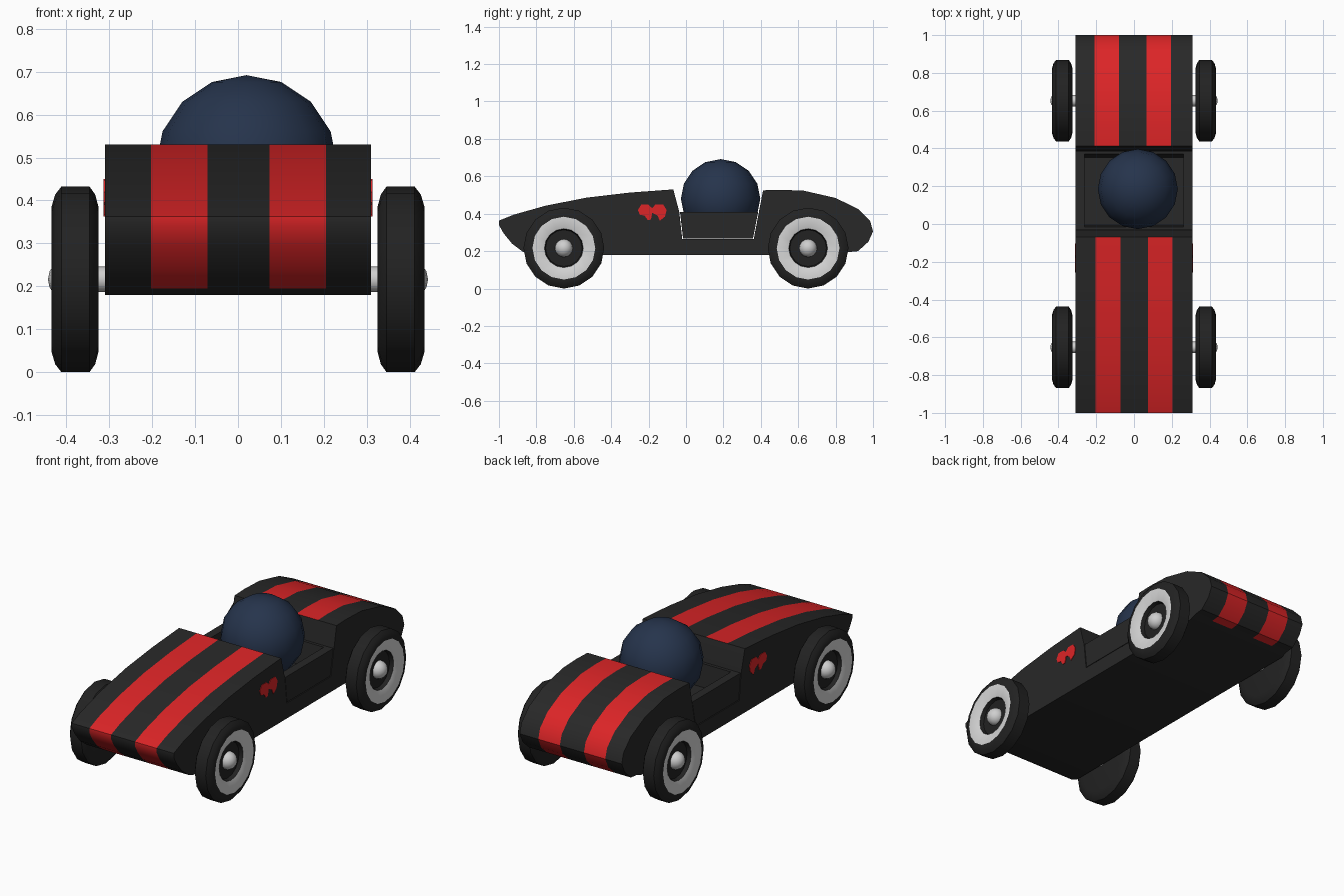
import bpy, bmesh, math

if "Cube" in bpy.data.objects:
    bpy.data.objects.remove(bpy.data.objects["Cube"])


def material(name, color):
    m = bpy.data.materials.new(name)
    m.diffuse_color = (*color, 1)
    m.use_nodes = True
    m.node_tree.nodes["Principled BSDF"].inputs["Base Color"].default_value = m.diffuse_color
    return m


BLACK = material("body black", (0.021, 0.021, 0.021))
RED = material("stripe red", (0.72, 0.018, 0.02))
NAVY = material("helmet navy", (0.019, 0.034, 0.072))
TYRE = material("tyre black", (0.016, 0.016, 0.016))
WHITE = material("wall white", (0.68, 0.68, 0.68))
SILVER = material("hub silver", (0.62, 0.62, 0.62))


def make(name, bm, mats, smooth=True):
    bmesh.ops.recalc_face_normals(bm, faces=bm.faces)
    me = bpy.data.meshes.new(name)
    bm.to_mesh(me)
    bm.free()
    for m in mats:
        me.materials.append(m)
    ob = bpy.data.objects.new(name, me)
    bpy.context.collection.objects.link(ob)
    if smooth:
        bpy.ops.object.select_all(action='DESELECT')
        ob.select_set(True)
        bpy.context.view_layer.objects.active = ob
        bpy.ops.object.shade_smooth_by_angle(angle=math.radians(35))
    return ob


# body: side profile (y, z) swept across x, split at the stripe edges
nose = [(-0.87, 0.195), (-0.93, 0.24), (-0.975, 0.295), (-1, 0.34), (-1, 0.363),
        (-0.92, 0.395), (-0.75, 0.443), (-0.53, 0.486), (-0.3, 0.513), (-0.068, 0.53)]
notch = [(-0.036, 0.41), (-0.02, 0.264), (0.362, 0.264), (0.39, 0.41)]
tail = [(0.412, 0.525), (0.5, 0.528), (0.63, 0.523), (0.8, 0.484), (0.92, 0.425),
        (0.985, 0.36), (1, 0.305), (0.975, 0.25), (0.92, 0.2), (0.87, 0.195)]
profile = [(-0.83, 0.18)] + nose + notch + tail + [(0.83, 0.18)]
painted = set(zip(nose, nose[1:])) | set(zip(tail, tail[1:]))
front_x = (-0.31, -0.203, -0.071, 0.074, 0.205, 0.31)
rear_x = (-0.31, -0.21, -0.08, 0.066, 0.197, 0.31)
bm = bmesh.new()
rows = [[bm.verts.new((x, y, z)) for x in (front_x if y < 0.2 else rear_x)]
        for y, z in profile]
for i, row in enumerate(rows):
    k = (i + 1) % len(rows)
    for j in range(5):
        f = bm.faces.new((row[j], row[j + 1], rows[k][j + 1], rows[k][j]))
        f.material_index = int(j in (1, 3) and (profile[i], profile[k]) in painted)
for end in (0, 5):
    bm.faces.new([r[end] for r in rows])
make("body", bm, [BLACK, RED])

# cockpit tub: open box sitting in the notch
bm = bmesh.new()


def loop(x, y0, y1, z):
    return [bm.verts.new(p) for p in ((-x, y0, z), (x, y0, z), (x, y1, z), (-x, y1, z))]


loops = [loop(0.309, -0.016, 0.358, 0.268), loop(0.309, -0.032, 0.386, 0.41),
         loop(0.262, -0.015, 0.37, 0.41), loop(0.262, -0.005, 0.352, 0.285)]
for a, b in zip(loops, loops[1:]):
    for i in range(4):
        bm.faces.new((a[i], a[(i + 1) % 4], b[(i + 1) % 4], b[i]))
bm.faces.new(loops[0])
bm.faces.new(loops[-1])
make("cockpit_tub", bm, [BLACK], smooth=False)

# round helmet in the cockpit
bm = bmesh.new()
bmesh.ops.create_uvsphere(bm, u_segments=16, v_segments=8, radius=0.212)
bmesh.ops.translate(bm, verts=bm.verts, vec=(0.02, 0.185, 0.48))
make("helmet", bm, [NAVY])

# wheels: (x, radius, material of the band that starts here)
R = 0.216
section = [(0.325, 0.0, 0), (0.325, 0.168, 0), (0.333, 0.198, 0), (0.346, R, 0),
           (0.412, R, 0), (0.426, 0.198, 0), (0.435, 0.168, 1), (0.416, 0.104, 0),
           (0.395, 0.098, 0), (0.395, 0.0, 0)]


def wheel(name, side, cy):
    n = 16
    bm = bmesh.new()
    rings = []
    for x, r, _ in section:
        rings.append([bm.verts.new((side * x, cy + r * math.sin(t * math.tau / n),
                                    R - r * math.cos(t * math.tau / n)))
                      for t in range(n if r else 1)])
    for a, b, (_, _, mat) in zip(rings, rings[1:], section):
        for t in range(n):
            u = (t + 1) % n
            if len(a) == 1:
                f = bm.faces.new((a[0], b[t], b[u]))
            elif len(b) == 1:
                f = bm.faces.new((a[t], a[u], b[0]))
            else:
                f = bm.faces.new((a[t], a[u], b[u], b[t]))
            f.material_index = mat
    make(name, bm, [TYRE, WHITE])
    # hub cap
    bm = bmesh.new()
    bmesh.ops.create_uvsphere(bm, u_segments=16, v_segments=8, radius=0.048)
    bmesh.ops.translate(bm, verts=bm.verts, vec=(side * 0.395, cy, R))
    make(name + "_hub", bm, [SILVER])


for end, cy in (("front", -0.653), ("rear", 0.653)):
    for label, side in (("left", -1), ("right", 1)):
        wheel(f"{end}_{label}_wheel", side, cy)
    # axle
    bpy.ops.mesh.primitive_cylinder_add(vertices=12, radius=0.03, depth=0.66,
                                        location=(0, cy, R), rotation=(0, math.pi / 2, 0))
    axle = bpy.context.object
    axle.name = f"{end}_axle"
    axle.data.materials.append(SILVER)
    bpy.ops.object.shade_smooth_by_angle(angle=math.radians(35))

# small painted patch on each flank
patch = [(-0.257, 0.42), (-0.24, 0.448), (-0.2, 0.448), (-0.181, 0.43), (-0.163, 0.45),
         (-0.122, 0.45), (-0.104, 0.42), (-0.112, 0.385), (-0.14, 0.362), (-0.152, 0.39),
         (-0.18, 0.405), (-0.188, 0.368), (-0.205, 0.367), (-0.222, 0.39), (-0.248, 0.395)]
for label, side in (("left", -1), ("right", 1)):
    bm = bmesh.new()
    face = bm.faces.new([bm.verts.new((side * 0.308, y, z)) for y, z in patch])
    out = bmesh.ops.extrude_face_region(bm, geom=[face])["geom"]
    bmesh.ops.translate(bm, vec=(side * 0.005, 0, 0),
                        verts=[v for v in out if isinstance(v, bmesh.types.BMVert)])
    make(f"{label}_side_patch", bm, [RED], smooth=False)
